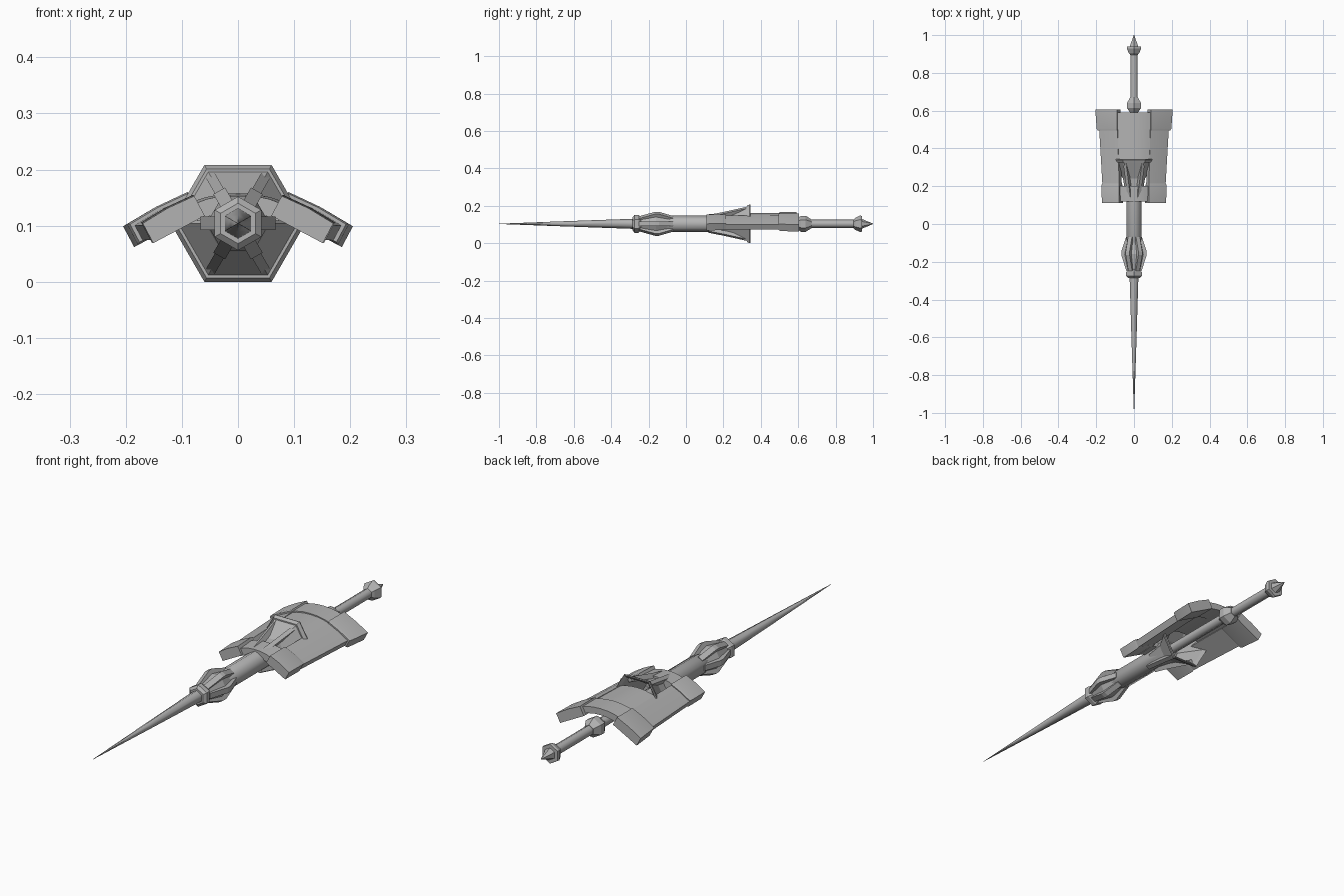
import bpy, bmesh, math
from mathutils import Vector, Matrix

cube = bpy.data.objects.get("Cube")
if cube:
    bpy.data.objects.remove(cube, do_unlink=True)

AXIS = 0.104  # height of the long axis

metal = bpy.data.materials.new("plain grey metal")
metal.use_nodes = True
GREY = (0.45, 0.45, 0.45, 1)
metal.diffuse_color = GREY
metal.node_tree.nodes["Principled BSDF"].inputs["Base Color"].default_value = GREY


def loft(name, rings, smooth=0, closed=False):
    """Skin a row of equal cross-sections; cap the ends or close the loop."""
    bm = bmesh.new()
    rows = [[bm.verts.new(p) for p in ring] for ring in rings]
    n = len(rows[0])
    pairs = list(zip(rows, rows[1:]))
    if closed:
        pairs.append((rows[-1], rows[0]))
    for a, b in pairs:
        for i in range(n):
            j = (i + 1) % n
            bm.faces.new((a[i], a[j], b[j], b[i]))
    if not closed:
        bm.faces.new(rows[0])
        bm.faces.new(rows[-1])
    bmesh.ops.recalc_face_normals(bm, faces=bm.faces)
    mesh = bpy.data.meshes.new(name)
    bm.to_mesh(mesh)
    bm.free()
    mesh.materials.append(metal)
    obj = bpy.data.objects.new(name, mesh)
    bpy.context.collection.objects.link(obj)
    if smooth:
        bpy.ops.object.select_all(action='DESELECT')
        obj.select_set(True)
        bpy.context.view_layer.objects.active = obj
        bpy.ops.object.shade_smooth_by_angle(angle=math.radians(smooth))
    return obj


def hexagon(y, r, turn=30):
    angles = [math.radians(turn + 60 * i) for i in range(6)]
    return [Vector((r * math.cos(a), y, AXIS + r * math.sin(a))) for a in angles]


def turned(name, profile, turn=30, smooth=0, closed=False):
    """Six-sided part from (y, radius) points along the axis."""
    return loft(name, [hexagon(y, r, turn) for y, r in profile], smooth, closed)


def blade(name, profile, width, angle):
    """Radial bar from (y, inner radius, outer radius) points, turned about the axis."""
    rot = Matrix.Rotation(math.radians(angle), 4, 'Y')
    rings = []
    for y, low, high in profile:
        corners = [(-width, low), (width, low), (width, high), (-width, high)]
        rings.append([rot @ Vector((x, y, z)) + Vector((0, 0, AXIS)) for x, z in corners])
    return loft(name, rings)


def wing(name, side, sections):
    """Sloping side plate from (y, top inner x, top inner z, length, thickness)."""
    slope = Vector((math.cos(math.radians(28)), 0, -math.sin(math.radians(28))))
    down = Vector((slope.z, 0, -slope.x))
    rings = []
    for y, x, z, length, thick in sections:
        start = Vector((x, y, z))
        ring = [start, start + slope * length * 0.5 - down * 0.003, start + slope * length,
                start + slope * length + down * thick, start + down * thick]
        rings.append([Vector((p.x * side, p.y, p.z)) for p in ring])
    return loft(name, rings, 25)


def arch(name, sections):
    """Curved cover from (y, half width, top z, edge z, thickness)."""
    rings = []
    for y, half, top, edge, thick in sections:
        outer = [(half * t, edge + (top - edge) * (1 - abs(t) ** 2.2))
                 for t in (-1, -0.7, -0.35, 0, 0.35, 0.7, 1)]
        inner = [(x * 0.9, z - thick) for x, z in reversed(outer)]
        rings.append([Vector((x, y, z)) for x, z in outer + inner])
    return loft(name, rings, 40)


# Spike, collar and barrel
turned("spike", [(-1, 0.0008), (-0.62, 0.015), (-0.25, 0.028)], smooth=62)
turned("spike_collar", [(-0.285, 0.036), (-0.275, 0.048), (-0.255, 0.048), (-0.24, 0.036)])
turned("barrel", [(-0.25, 0.036), (-0.09, 0.04), (-0.08, 0.045), (0.24, 0.045)], smooth=62)

# Swelling behind the collar with six broad ridges
turned("swelling_core", [(-0.25, 0.038), (-0.16, 0.056), (-0.08, 0.04)], turn=0)
for i in range(6):
    blade("swelling_ridge", [(-0.25, 0.02, 0.04), (-0.165, 0.02, 0.067),
                             (-0.145, 0.02, 0.067), (-0.07, 0.02, 0.042)], 0.012, 30 + 60 * i)

# Hollow hexagonal bell with a raised rim, and its four struts
turned("bell_guard", [(0.15, 0.044), (0.24, 0.058), (0.325, 0.106), (0.325, 0.112),
                      (0.34, 0.12), (0.345, 0.118), (0.335, 0.104), (0.25, 0.046),
                      (0.2, 0.02), (0.15, 0.02)], turn=0, closed=True)
for angle in (30, 150, 210, 330):
    blade("bell_strut", [(0.12, 0.03, 0.05), (0.2, 0.045, 0.068), (0.325, 0.08, 0.1)], 0.009, angle)

# Grip rod, knob and pommel
turned("grip_rod", [(0.2, 0.022), (0.92, 0.022)], smooth=62)
turned("grip_knob", [(0.59, 0.024), (0.615, 0.043), (0.64, 0.043), (0.67, 0.024)])
turned("pommel", [(0.895, 0.022), (0.905, 0.032), (0.93, 0.044), (0.94, 0.042),
                  (0.94, 0.026), (0.999, 0.002), (1, 0.001)])

# Central covers
arch("front_cover", [(0.12, 0.08, 0.155, 0.138, 0.03), (0.2, 0.083, 0.158, 0.142, 0.03)])
arch("main_cover", [(0.335, 0.09, 0.163, 0.146, 0.02), (0.51, 0.097, 0.163, 0.146, 0.02)])
arch("rear_cover", [(0.5, 0.1, 0.168, 0.15, 0.028), (0.59, 0.1, 0.168, 0.15, 0.028)])

# Side plates with heavier end blocks
for side, label in ((1, "left"), (-1, "right")):
    wing(label + "_side_panel", side, [(0.19, 0.078, 0.148, 0.1, 0.03),
                                       (0.52, 0.088, 0.152, 0.11, 0.03)])
    wing(label + "_front_block", side, [(0.11, 0.078, 0.153, 0.104, 0.04),
                                        (0.205, 0.08, 0.155, 0.105, 0.04),
                                        (0.215, 0.08, 0.152, 0.1, 0.034)])
    wing(label + "_rear_block", side, [(0.495, 0.09, 0.157, 0.116, 0.036),
                                       (0.505, 0.09, 0.16, 0.122, 0.042),
                                       (0.605, 0.09, 0.16, 0.13, 0.042)])
